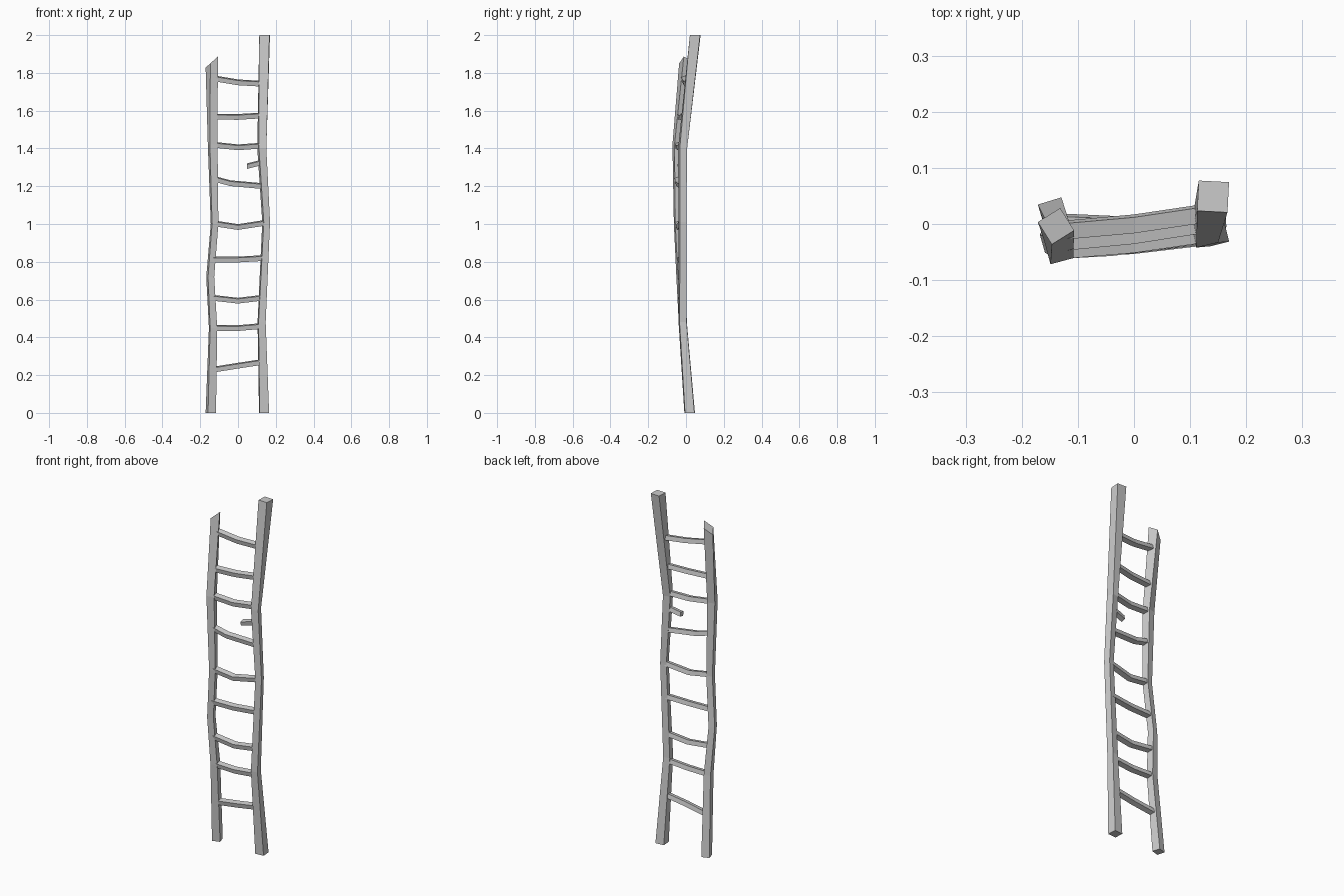
import bpy, bmesh
from math import radians
from mathutils import Vector, Matrix

if "Cube" in bpy.data.objects:
    bpy.data.objects.remove(bpy.data.objects["Cube"])

SQUARE = [(-.5, -.5), (.5, -.5), (.5, .5), (-.5, .5)]


def loft(name, rings):
    """Join four-cornered rings into a closed flat-faced bar."""
    bm = bmesh.new()
    rows = [[bm.verts.new(p) for p in ring] for ring in rings]
    for a, b in zip(rows, rows[1:]):
        for i in range(4):
            j = (i + 1) % 4
            bm.faces.new((a[i], a[j], b[j], b[i]))
    bm.faces.new(rows[0])
    bm.faces.new(rows[-1])
    bmesh.ops.recalc_face_normals(bm, faces=bm.faces)
    mesh = bpy.data.meshes.new(name)
    bm.to_mesh(mesh)
    bm.free()
    obj = bpy.data.objects.new(name, mesh)
    bpy.context.collection.objects.link(obj)
    return obj


def rail(name, stations, slope=0.0):
    """Stations: x, y, z, width, twist. The slope cuts the top at an angle."""
    rings = []
    for x, y, z, w, twist in stations:
        turn = Matrix.Rotation(radians(twist), 3, 'Z')
        rings.append([Vector((x, y, z)) + turn @ Vector((u * w, v * w, 0))
                      for u, v in SQUARE])
    cx = stations[-1][0]
    for p in rings[-1]:
        p.z += (p.x - cx) * slope
    return loft(name, rings)


def rung(name, path, w=.025, d=.029, tilt=12):
    """A four-sided bar along a mostly sideways path of x, y, z points."""
    turn = Matrix.Rotation(radians(tilt), 3, 'X')
    return loft(name, [[Vector(p) + turn @ Vector((0, u * d, v * w))
                        for u, v in SQUARE] for p in path])


def centre_at(stations, z):
    for a, b in zip(stations, stations[1:]):
        if a[2] <= z <= b[2]:
            return Vector(a[:3]).lerp(Vector(b[:3]), (z - a[2]) / (b[2] - a[2]))


# Crooked side rails
left = [(-.144, .020, 0, .044, 17), (-.132, -.015, .45, .038, 10),
        (-.147, -.030, .72, .034, 16), (-.124, -.044, 1.0, .034, 12),
        (-.134, -.046, 1.42, .042, 15), (-.139, -.004, 1.857, .047, 32)]
right = [(.138, .018, 0, .050, 4), (.125, -.018, .48, .038, 8),
         (.149, -.019, 1.01, .034, 14), (.126, -.018, 1.40, .040, 13),
         (.141, .049, 2.0, .054, -3)]
rail("left_rail", left, slope=.9)
rail("right_rail", right)

# Sagging rungs: left, middle and right heights
heights = [(.228, .250, .270), (.450, .449, .460), (.610, .594, .610),
           (.812, .812, .820), (1.003, .984, 1.007), (1.240, 1.216, 1.200),
           (1.420, 1.406, 1.415), (1.568, 1.567, 1.575), (1.773, 1.750, 1.742)]
for i, (zl, zm, zr) in enumerate(heights):
    a, b = centre_at(left, zl), centre_at(right, zr)
    mx = -.04 if i == 5 else 0
    mid = a.lerp(b, (mx - a.x) / (b.x - a.x))
    mid.z = zm
    mid.y -= .004
    rung(f"rung_{i + 1}", [a, mid, b])

# Broken rung stub
s = centre_at(right, 1.327)
rung("broken_rung", [s, (.047, s.y - .012, 1.306)], w=.024, d=.027)
